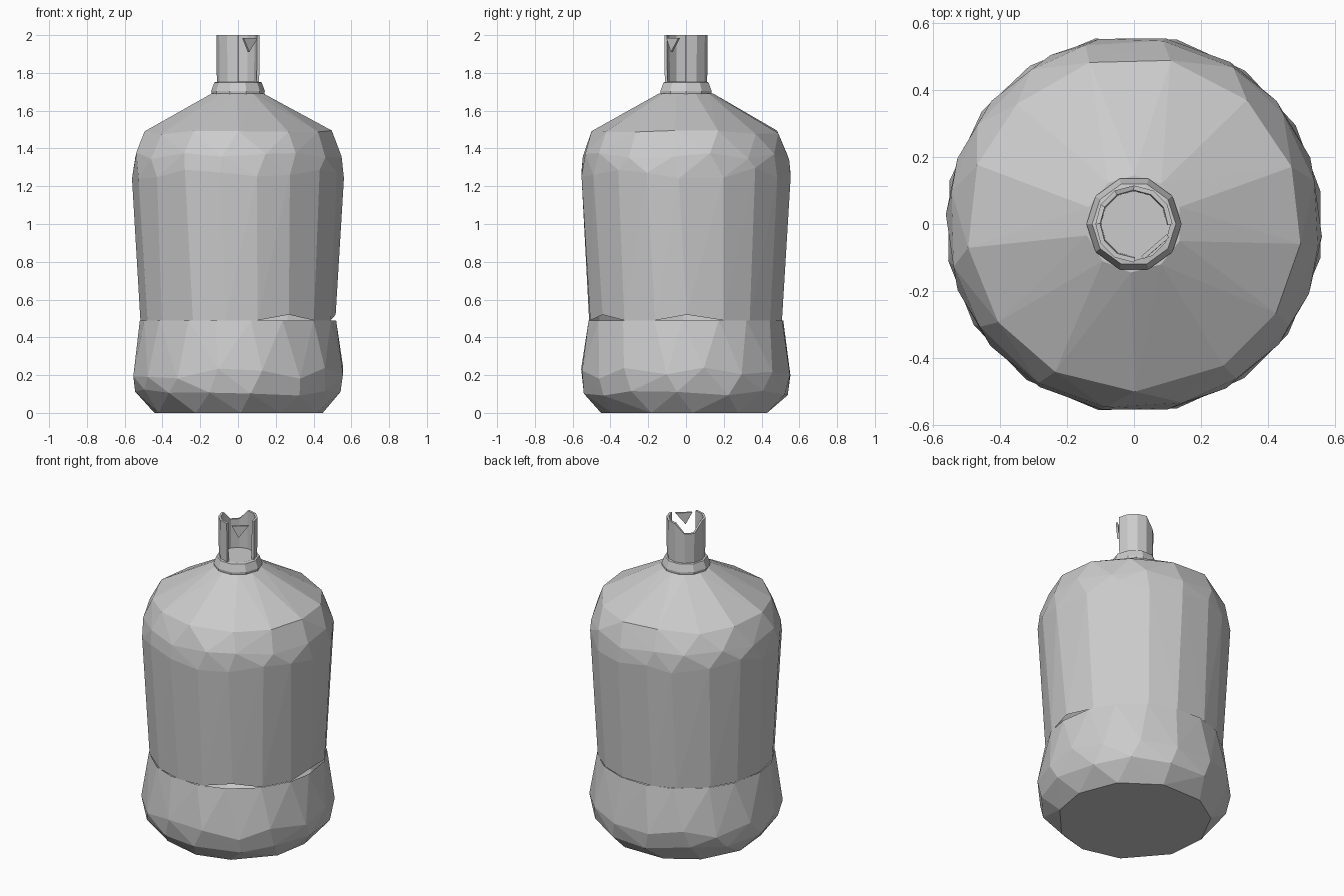
import bpy, bmesh, random
from math import sin, cos, radians, tau
from mathutils import Vector

random.seed(4)
cube = bpy.data.objects.get("Cube")
if cube:
    bpy.data.objects.remove(cube)

grey = bpy.data.materials.new("plain_grey")
grey.use_nodes = True
GREY = (0.6, 0.6, 0.6, 1)
grey.diffuse_color = GREY
grey.node_tree.nodes["Principled BSDF"].inputs["Base Color"].default_value = GREY


def finish(bm, name):
    mesh = bpy.data.meshes.new(name)
    bm.to_mesh(mesh)
    bm.free()
    mesh.materials.append(grey)
    obj = bpy.data.objects.new(name, mesh)
    bpy.context.collection.objects.link(obj)
    return obj


def polar(r, angle, z):
    return Vector((r * cos(angle), r * sin(angle), z))


def faceted_shell(name, rings, open_z, lifted=()):
    """Convex shell over uneven rings (radius, z, sides, z wobble), open at open_z."""
    bm = bmesh.new()
    for r, z, sides, wobble in rings:
        turn = random.random() * tau / sides
        for k in range(sides):
            a = turn + tau * (k + random.uniform(-0.12, 0.12)) / sides
            bm.verts.new(polar(r, a, z + random.uniform(-wobble, wobble)))
    hull = bmesh.ops.convex_hull(bm, input=bm.verts[:])
    loose = [v for v in bm.verts if not v.link_faces]
    bmesh.ops.delete(bm, geom=loose, context="VERTS")
    caps = [f for f in bm.faces if all(abs(v.co.z - open_z) < 0.001 for v in f.verts)]
    bmesh.ops.delete(bm, geom=caps, context="FACES_ONLY")
    # Small raised spots along the open seam
    seam = [v for v in bm.verts if abs(v.co.z - open_z) < 0.001]
    for degrees in lifted:
        spot = polar(0.51, radians(degrees), open_z)
        min(seam, key=lambda v: (v.co - spot).length).co.z += 0.03
    bmesh.ops.recalc_face_normals(bm, faces=bm.faces[:])
    return finish(bm, name)


# Bulging bottom section and tall shouldered body
faceted_shell("bottle_base", [(0.45, 0, 11, 0), (0.545, 0.11, 14, 0.02),
                              (0.565, 0.21, 16, 0.03), (0.52, 0.49, 18, 0)], 0.49)
faceted_shell("bottle_body", [(0.517, 0.49, 18, 0), (0.562, 1.27, 18, 0.03),
                              (0.553, 1.36, 16, 0.02), (0.50, 1.485, 13, 0.012),
                              (0.145, 1.69, 10, 0)], 0.49, (-60, 11))


def ring_tube(name, profile, sides, skip=(), low=()):
    """Tube around z; skipped sides stay open and low corners drop at the top."""
    bm = bmesh.new()
    rows = []
    for i, (r, z) in enumerate(profile):
        last = i == len(profile) - 1
        rows.append([bm.verts.new(polar(r, tau * k / sides,
                                       z - (0.06 if last and k in low else 0)))
                     for k in range(sides)])
    for a, b in zip(rows, rows[1:]):
        for k in range(sides):
            if k not in skip:
                n = (k + 1) % sides
                bm.faces.new((a[k], a[n], b[n], b[k]))
    return finish(bm, name)


def thicken(obj, amount):
    mod = obj.modifiers.new("wall", "SOLIDIFY")
    mod.thickness = amount
    mod.offset = -1


# Neck collar
ring_tube("neck_collar", [(0.14, 1.685), (0.142, 1.705), (0.125, 1.75), (0.09, 1.755)], 10)

# Broken nozzle, open at the front corner and notched on the opposite side
nozzle = ring_tube("nozzle_wall", [(0.112, 1.745), (0.115, 2.0)], 12,
                   skip=(9, 10, 11), low=(4, 5))
thicken(nozzle, 0.014)

# Floor inside the nozzle
bm = bmesh.new()
bm.faces.new([bm.verts.new(polar(0.11, tau * k / 12, 1.757)) for k in range(12)])
finish(bm, "nozzle_floor")

# Hanging shard in the open corner
bm = bmesh.new()
corners = [(0.03, -0.105, 1.985), (0.06, -0.08, 1.91), (0.105, -0.04, 1.985)]
bm.faces.new([bm.verts.new(c) for c in corners])
thicken(finish(bm, "nozzle_shard"), 0.012)
